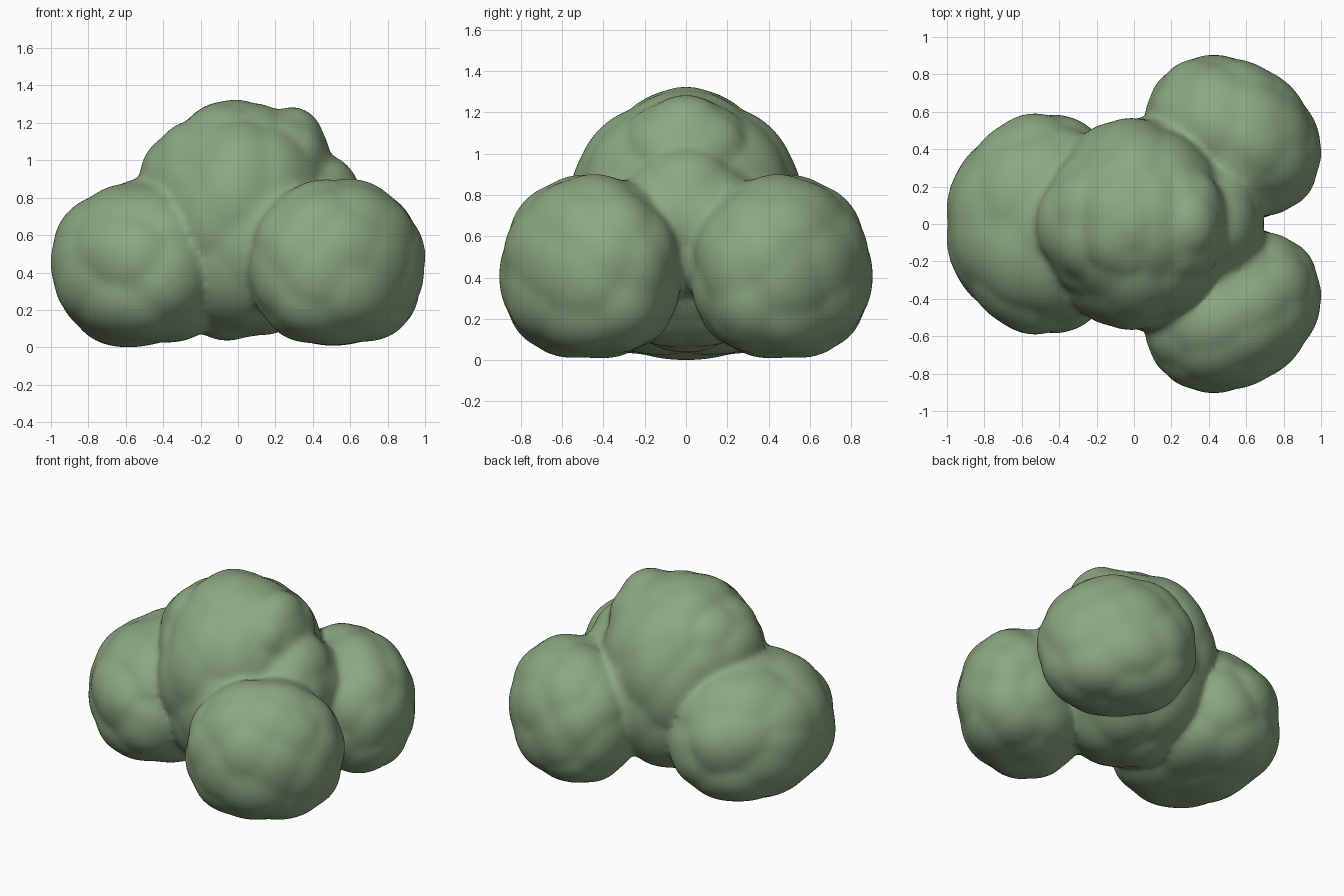
import bpy, bmesh, math, random
from mathutils import Vector

cube = bpy.data.objects.get("Cube")
if cube:
    bpy.data.objects.remove(cube)

random.seed(7)


def bump_directions(count):
    """Evenly spread, slightly jittered directions for the soft leaf clumps."""
    dirs = []
    for i in range(count):
        z = 1 - (2 * i + 1) / count
        a = i * math.pi * (3 - math.sqrt(5))
        r = math.sqrt(1 - z * z)
        d = Vector((r * math.cos(a), r * math.sin(a), z))
        d += Vector([random.uniform(-0.15, 0.15) for _ in range(3)])
        dirs.append(d.normalized())
    return dirs


def mirrored(dirs):
    return [Vector((d.x, -d.y, d.z)) for d in dirs]


def even_bumps(count):
    dirs = bump_directions(count)
    return dirs + mirrored(dirs)


def add_lobe(bm, centre, radii, dirs, lean=0, taper=0, base=2, depth=0.05):
    """Add a bumpy ellipsoid filling the box given by centre and radii.
    lean slants it in plan, taper widens it towards +x,
    base over 2 makes its lower half fuller."""
    verts = bmesh.ops.create_icosphere(bm, subdivisions=5, radius=1)["verts"]
    for v in verts:
        d = v.co.normalized()
        angle = min(d.angle(n) for n in dirs)
        p = d * (1 - depth * min(angle / 0.42, 1.2) ** 2)
        if d.z < 0:
            p /= (math.hypot(d.x, d.y) ** base + abs(d.z) ** base) ** (1 / base)
        v.co = (p.x - lean * p.y, p.y * (1 + taper * p.x) - lean * p.x, p.z)
    for axis in range(3):
        low = min(v.co[axis] for v in verts)
        high = max(v.co[axis] for v in verts)
        for v in verts:
            t = 2 * (v.co[axis] - low) / (high - low) - 1
            v.co[axis] = centre[axis] + radii[axis] * t


bm = bmesh.new()

# Tall middle clump, tapering down to a narrow foot
add_lobe(bm, (0.03, 0, 0.67), (0.50, 0.57, 0.635), even_bumps(18))
# Its crown, left bulge, upper right bulge and low shoulder
add_lobe(bm, (-0.05, 0, 1.06), (0.29, 0.33, 0.265), even_bumps(10), depth=0.03)
add_lobe(bm, (-0.17, 0, 0.87), (0.355, 0.40, 0.36), even_bumps(12))
add_lobe(bm, (0.24, 0, 1.00), (0.26, 0.31, 0.285), even_bumps(10))
add_lobe(bm, (0.34, 0, 0.66), (0.36, 0.36, 0.38), even_bumps(10))

# Wide side clump
add_lobe(bm, (-0.515, 0, 0.453), (0.487, 0.593, 0.453), even_bumps(18),
         taper=0.08, base=2.6)

# Mirrored pair of round clumps
pair = bump_directions(34)
for side, dirs in ((1, pair), (-1, mirrored(pair))):
    add_lobe(bm, (0.53, side * 0.465, 0.455), (0.472, 0.44, 0.447), dirs,
             lean=0.1 * side, base=2.6)

mesh = bpy.data.meshes.new("bush_foliage")
bm.to_mesh(mesh)
bm.free()
bush = bpy.data.objects.new("bush_foliage", mesh)
bpy.context.collection.objects.link(bush)

# Fuse the clumps and soften the seams
remesh = bush.modifiers.new("fuse", "REMESH")
remesh.mode = "VOXEL"
remesh.voxel_size = 0.02
remesh.use_smooth_shade = True
soften = bush.modifiers.new("soften", "SMOOTH")
soften.factor = 0.5
soften.iterations = 10

# Leaf colour
leaf = bpy.data.materials.new("leaf_green")
leaf.use_nodes = True
colour = (0.26, 0.39, 0.22, 1)
leaf.diffuse_color = colour
shader = leaf.node_tree.nodes["Principled BSDF"]
shader.inputs["Base Color"].default_value = colour
shader.inputs["Roughness"].default_value = 0.9
mesh.materials.append(leaf)
